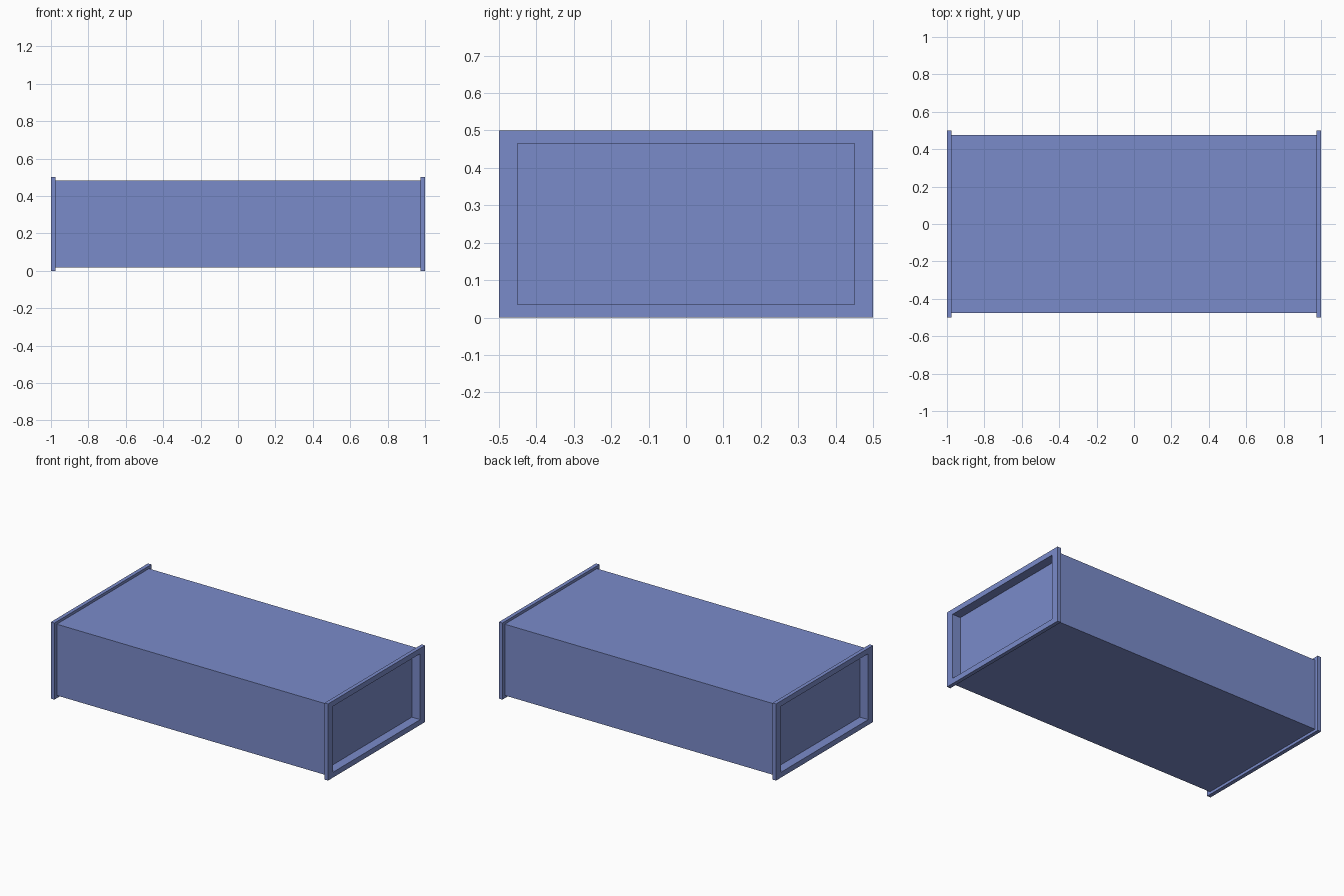
import bpy
import bmesh

if "Cube" in bpy.data.objects:
    bpy.data.objects.remove(bpy.data.objects["Cube"], do_unlink=True)

HEIGHT = 0.5
FLANGE = 0.025   # flange thickness along x
RECESS = 0.06    # depth of the end panels

OPENING = (0.45, 0.215)      # half width, half height
RIM = (0.5, HEIGHT / 2)
BODY = (0.475, 0.2325)

blue = bpy.data.materials.new("periwinkle blue")
blue.use_nodes = True
colour = (0.195, 0.258, 0.591, 1)
blue.diffuse_color = colour
blue.node_tree.nodes["Principled BSDF"].inputs["Base Color"].default_value = colour


def loft(name, rings):
    """Join rectangular rings (x, (half width, half height)) and cap both ends."""
    bm = bmesh.new()
    loops = []
    for x, (w, h) in rings:
        corners = [(-w, -h), (w, -h), (w, h), (-w, h)]
        loops.append([bm.verts.new((x, y, z + HEIGHT / 2)) for y, z in corners])
    for a, b in zip(loops, loops[1:]):
        for i in range(4):
            j = (i + 1) % 4
            bm.faces.new((a[i], a[j], b[j], b[i]))
    bm.faces.new(loops[0])
    bm.faces.new(loops[-1])
    bmesh.ops.recalc_face_normals(bm, faces=bm.faces)
    mesh = bpy.data.meshes.new(name)
    bm.to_mesh(mesh)
    bm.free()
    mesh.materials.append(blue)
    obj = bpy.data.objects.new(name, mesh)
    bpy.context.collection.objects.link(obj)
    return obj


# Right end: recessed panel, opening, flange rim, then the body
end = [(1 - RECESS, OPENING), (1, OPENING), (1, RIM),
       (1 - FLANGE, RIM), (1 - FLANGE, BODY)]
other_end = [(-x, size) for x, size in reversed(end)]
loft("flanged_duct", end + other_end)
